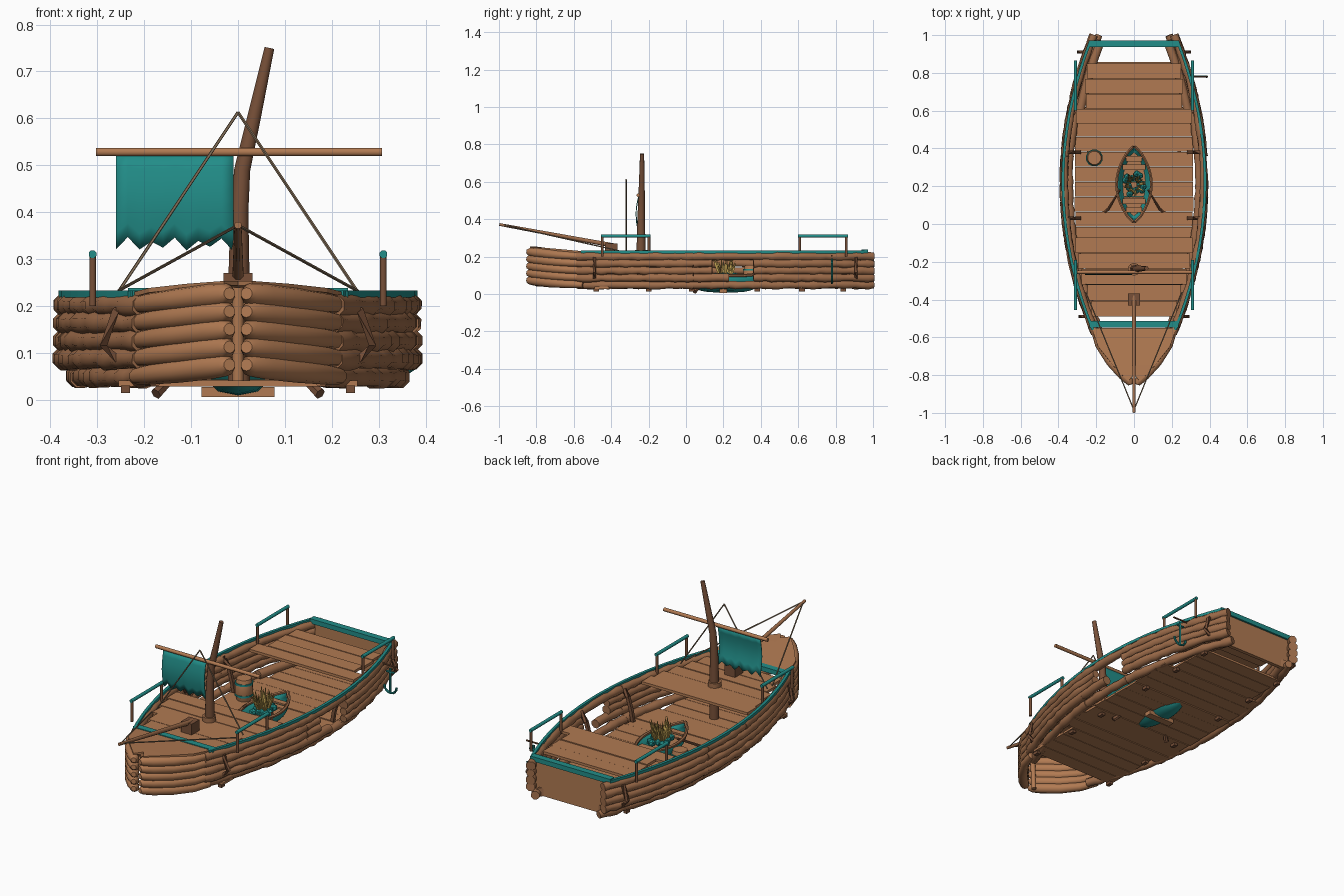
import bpy, bmesh, math, random
from mathutils import Vector, Matrix

random.seed(4)
if "Cube" in bpy.data.objects:
    bpy.data.objects.remove(bpy.data.objects["Cube"])


def material(name, rgb):
    m = bpy.data.materials.new(name)
    m.use_nodes = True
    m.diffuse_color = (*rgb, 1)
    m.node_tree.nodes["Principled BSDF"].inputs["Base Color"].default_value = (*rgb, 1)
    return m


WOOD = material("light wood", (0.44, 0.195, 0.085))
BARK = material("log wood", (0.34, 0.15, 0.068))
DARK = material("dark wood", (0.185, 0.08, 0.04))
TEAL = material("teal paint", (0.016, 0.27, 0.25))
ROPE = material("rope", (0.26, 0.18, 0.11))
PLANT = material("dry grass", (0.55, 0.37, 0.09))


def finish(name, bm, mat, smooth=False, thick=0):
    bmesh.ops.recalc_face_normals(bm, faces=bm.faces)
    me = bpy.data.meshes.new(name)
    bm.to_mesh(me)
    bm.free()
    ob = bpy.data.objects.new(name, me)
    bpy.context.collection.objects.link(ob)
    me.materials.append(mat)
    if thick:
        mod = ob.modifiers.new("thickness", "SOLIDIFY")
        mod.thickness = thick
        mod.offset = 0
    if smooth:
        bpy.ops.object.select_all(action="DESELECT")
        ob.select_set(True)
        bpy.context.view_layer.objects.active = ob
        bpy.ops.object.shade_smooth_by_angle(angle=math.radians(50))
    return ob


def add_tube(bm, pts, radii, sides=8):
    pts = [Vector(p) for p in pts]
    if not isinstance(radii, (list, tuple)):
        radii = [radii] * len(pts)
    rings = []
    for i, p in enumerate(pts):
        d = (pts[min(i + 1, len(pts) - 1)] - pts[max(i - 1, 0)]).normalized()
        ref = Vector((0, 0, 1)) if abs(d.z) < 0.9 else Vector((0, 1, 0))
        u = d.cross(ref).normalized()
        v = u.cross(d)
        angles = [2 * math.pi * (k + 0.5) / sides for k in range(sides)]
        rings.append([bm.verts.new(p + (u * math.cos(a) + v * math.sin(a)) * radii[i]) for a in angles])
    for a, b in zip(rings, rings[1:]):
        for k in range(sides):
            n = (k + 1) % sides
            bm.faces.new((a[k], a[n], b[n], b[k]))
    bm.faces.new(rings[0])
    bm.faces.new(rings[-1])


def tubes(name, paths, r, mat, sides=8, smooth=True):
    bm = bmesh.new()
    for p in paths:
        add_tube(bm, p, r, sides)
    return finish(name, bm, mat, smooth)


def boxes(name, items, mat):
    bm = bmesh.new()
    for c, s in items:
        bmesh.ops.create_cube(bm, size=1, matrix=Matrix.Translation(c) @ Matrix.Diagonal((*s, 1)))
    return finish(name, bm, mat)


def both(path):
    return [[(s * x, y, z) for x, y, z in path] for s in (1, -1)]


def half_width(y):
    return 0.372 - 0.26 * (y - 0.22) ** 2


# Hull sides: stacked knobbly logs, with a broken opening on the left side
for side, label in ((1, "left"), (-1, "right")):
    bm = bmesh.new()
    for layer in range(5):
        z = 0.049 + 0.038 * layer
        inset = 0.028 if layer == 0 else 0.002 * (layer == 4)
        for start, end in ((-0.58, 0.04), (0.04, 0.36), (0.36, 1.0)):
            if side > 0 and start == 0.04 and layer in (1, 2, 3):
                end = 0.23 if layer == 1 else 0.14
            n = max(3, round((end - start) / 0.032))
            ys = [start + (end - start) * k / n for k in range(n + 1)]
            pts = [(side * (half_width(y) - inset), y, z + random.uniform(-0.002, 0.002)) for y in ys]
            add_tube(bm, pts, [0.0225 * random.uniform(0.83, 1.16) for _ in ys])
    # Inner stringer closing the hull beside the stern floor
    add_tube(bm, [(side * (half_width(y) - 0.05), y, 0.06) for y in (0.58, 0.68, 0.78, 0.88, 0.97)], 0.024)
    finish(label + "_hull_logs", bm, BARK, True)

# Bow: fat rounded logs meeting in a point, covered by a wedge
bow = []
for layer in range(5):
    z = 0.05 + 0.038 * layer
    bow += both([(0.215, -0.55, z), (0.185, -0.64, z + 0.004), (0.125, -0.73, z + 0.011),
                 (0.06, -0.80, z + 0.019), (0.024, -0.833, z + 0.023), (0.018, -0.85, z + 0.024)])
tubes("bow_logs", bow, [0.018, 0.022, 0.025, 0.026, 0.023, 0.013], WOOD, 10)

bm = bmesh.new()
rows = [[bm.verts.new((s * w, y + (1 - abs(s)) * notch, z)) for s in (-1, 0, 1)]
        for y, w, z, notch in ((-0.55, 0.225, 0.224, 0), (-0.65, 0.19, 0.233, 0),
                               (-0.75, 0.11, 0.242, 0), (-0.835, 0.03, 0.248, 0.04))]
for a, b in zip(rows, rows[1:]):
    for k in (0, 1):
        bm.faces.new((a[k], a[k + 1], b[k + 1], b[k]))
finish("bow_cover", bm, WOOD, thick=0.01)
tubes("bow_stem", [[(0, -0.79, 0.04), (0, -0.8, 0.24)]], 0.013, WOOD)

# Stern panel and teal cross beams
boxes("stern_panel", [((0, 0.955, 0.125), (0.42, 0.02, 0.17))], WOOD)
boxes("cross_beams", [((0, 0.955, 0.225), (0.47, 0.034, 0.025)),
                      ((0, -0.53, 0.219), (0.47, 0.034, 0.025))], TEAL)

# Teal rim along the top of the hull
bm = bmesh.new()
for side in (1, -1):
    ys = [-0.56 + 1.53 * k / 20 for k in range(21)]
    add_tube(bm, [(side * (half_width(y) + 0.004), y, 0.225) for y in ys], 0.0105, 4)
finish("hull_rim", bm, TEAL)


# Plank floors
def planks(name, y0, y1, z, width, thick, mat, pitch=0.078):
    n = round((y1 - y0) / pitch)
    step = (y1 - y0) / n
    items = []
    for k in range(n):
        y = y0 + step * (k + 0.5)
        w = width(y) + random.uniform(-0.008, 0.004)
        items.append(((0, y, z + random.uniform(-0.002, 0.002)), (2 * w, step - 0.003, thick)))
    return boxes(name, items, mat)


def floor_width(y):
    return 0.315 if -0.2 < y < 0.6 else 0.255


planks("bottom_floor", -0.49, 0.86, 0.036, floor_width, 0.012, WOOD)
planks("front_deck", -0.49, -0.07, 0.205, lambda y: min(0.31, half_width(y) - 0.03), 0.014, WOOD)
planks("rear_deck", 0.53, 0.85, 0.205, floor_width, 0.014, WOOD)

# Pegs under the floor and knees inside the hull
pegs = [((s * 0.24, y, 0.022), (0.02, 0.03, 0.016)) for s in (1, -1)
        for y in (-0.48, -0.2, 0.03, 0.38, 0.62, 0.84)]
boxes("floor_pegs", pegs, DARK)
knees = []
for y in (0.03, 0.38):
    knees += both([(0.355, y, 0.215), (0.32, y, 0.17), (0.3, y, 0.1), (0.29, y, 0.045)])
tubes("hull_knees", knees, 0.012, DARK, 4, False)

# Bent clamps outside the hull ends
clamps = []
for y in (-0.49, 0.91):
    w = half_width(y)
    clamps += both([(w - 0.02, y, 0.205), (w + 0.02, y, 0.19), (w + 0.046, y, 0.115), (w + 0.015, y, 0.085)])
tubes("hull_clamps", clamps, 0.011, DARK, 4, False)

# Hand rails
posts, bars = [], []
for a, b in ((-0.455, -0.19), (0.6, 0.865)):
    for y in (a + 0.008, b - 0.008):
        posts += both([(0.31, y, 0.2), (0.31, y, 0.305)])
    bars += both([(0.31, a, 0.31), (0.31, b, 0.31)])
tubes("rail_posts", posts, 0.0075, DARK)
tubes("rail_bars", bars, 0.009, TEAL)

# Mast, yard and torn sail
tubes("mast", [[(0.002, -0.24, 0.03), (0.002, -0.24, 0.25), (0.003, -0.24, 0.4), (0.009, -0.238, 0.49),
                (0.036, -0.236, 0.61), (0.067, -0.235, 0.75)]],
      [0.025, 0.024, 0.02, 0.018, 0.015, 0.011], DARK, 10)
tubes("mast_collar", [[(0, -0.24, 0.21), (0, -0.24, 0.235)]], 0.034, BARK, 10)
tubes("yard", [[(-0.303, -0.255, 0.528), (0.307, -0.255, 0.528)]], 0.0095, WOOD)

bm = bmesh.new()
cols, rws = 10, 6
grid = []
for i in range(cols + 1):
    low = 0.322 + (0.02 if i % 2 else 0) + 0.005 * math.sin(i * 1.7)
    grid.append([bm.verts.new((-0.26 + 0.25 * i / cols, -0.252 - 0.015 * math.sin(math.pi * j / rws),
                               low + (0.525 - low) * j / rws)) for j in range(rws + 1)])
for a, b in zip(grid, grid[1:]):
    for j in range(rws):
        bm.faces.new((a[j], b[j], b[j + 1], a[j + 1]))
finish("sail", bm, TEAL, True, 0.004)

# Bowsprit and ropes
boxes("bowsprit_block", [((0, -0.4, 0.241), (0.062, 0.065, 0.058))], DARK)
tubes("bowsprit", [[(0, -0.38, 0.258), (0, -0.998, 0.372)]], [0.013, 0.008], BARK)
ropes = both([(0.255, -0.32, 0.23), (0, -0.32, 0.613)]) + both([(0, -0.985, 0.372), (0.255, -0.36, 0.232)])
tubes("ropes", ropes, 0.0035, ROPE, 5)

# Small boat standing through the floor
bm = bmesh.new()
sections, gunwale = [], []
for k in range(13):
    t = k / 12
    w = 0.004 + 0.088 * math.sin(math.pi * t) ** 0.75
    rise = 0.08 * (2 * t - 1) ** 4
    top = 0.098 + 0.2 * rise
    y = 0.01 + 0.4 * t
    half = [(w, top), (w * 0.85, 0.055 + 0.4 * rise), (w * 0.45, 0.02 + 0.6 * rise)]
    prof = half + [(0, 0.012 + 0.6 * rise)] + [(-x, z) for x, z in reversed(half)]
    sections.append([bm.verts.new((x, y, z)) for x, z in prof])
    gunwale.append((w, y, top))
for a, b in zip(sections, sections[1:]):
    for k in range(6):
        bm.faces.new((a[k], a[k + 1], b[k + 1], b[k]))
finish("small_boat", bm, TEAL, True, 0.006)
tubes("small_boat_rim", both(gunwale), 0.0085, BARK, 6)
boxes("small_boat_seats", [((0, y, 0.084), (w, 0.03, 0.008)) for y, w in
                           ((0.075, 0.085), (0.12, 0.12), (0.3, 0.12), (0.345, 0.085))], WOOD)
boxes("small_boat_cradle", [((0, 0.2, 0.016), (0.155, 0.04, 0.022))], WOOD)
tubes("oars", both([(0.075, 0.18, 0.11), (0.135, 0.08, 0.05), (0.175, 0.045, 0.012)]),
      [0.006, 0.007, 0.013], DARK, 6)

# Dry grass and leaves growing in the small boat
bm = bmesh.new()
for k in range(30):
    a, lean = k * 2.4, random.uniform(0.005, 0.05)
    base = Vector((0.018 * math.cos(a), 0.21 + 0.025 * math.sin(a), 0.075))
    tip = base + Vector((lean * math.cos(a), lean * math.sin(a), random.uniform(0.07, 0.125)))
    add_tube(bm, [base, base.lerp(tip, 0.6), tip], [0.004, 0.006, 0.001], 4)
finish("dry_grass", bm, PLANT)
bm = bmesh.new()
for k in range(14):
    a, d = k * 2.4, 0.6 + 0.4 * (k % 2)
    bmesh.ops.create_icosphere(bm, subdivisions=1, radius=0.02, matrix=Matrix.Translation(
        (0.05 * d * math.cos(a), 0.21 + 0.058 * d * math.sin(a), 0.095)))
finish("leaf_clumps", bm, TEAL)

# Barrel with teal hoops
tubes("barrel", [[(-0.21, 0.35, 0.042 + 0.028 * k) for k in range(5)]],
      [0.036, 0.043, 0.045, 0.043, 0.036], WOOD, 12)
tubes("barrel_hoops", [[(-0.21, 0.35, z), (-0.21, 0.35, z + 0.01)] for z in (0.065, 0.125)], 0.0455, TEAL, 12)

# Anchor hanging from a peg on the left side
tubes("anchor_peg", [[(0.29, 0.78, 0.205), (0.392, 0.78, 0.205)]], 0.005, DARK, 6)
arms = [(0.35 + 0.036 * math.sin(a), 0.78, 0.095 - 0.036 * math.cos(a))
        for a in (math.pi * k / 8 for k in range(-4, 5))]
tubes("anchor", [[(0.35, 0.78, 0.06), (0.35, 0.78, 0.19)], arms,
                 [(0.328, 0.78, 0.17), (0.372, 0.78, 0.17)]], 0.006, TEAL, 6)
